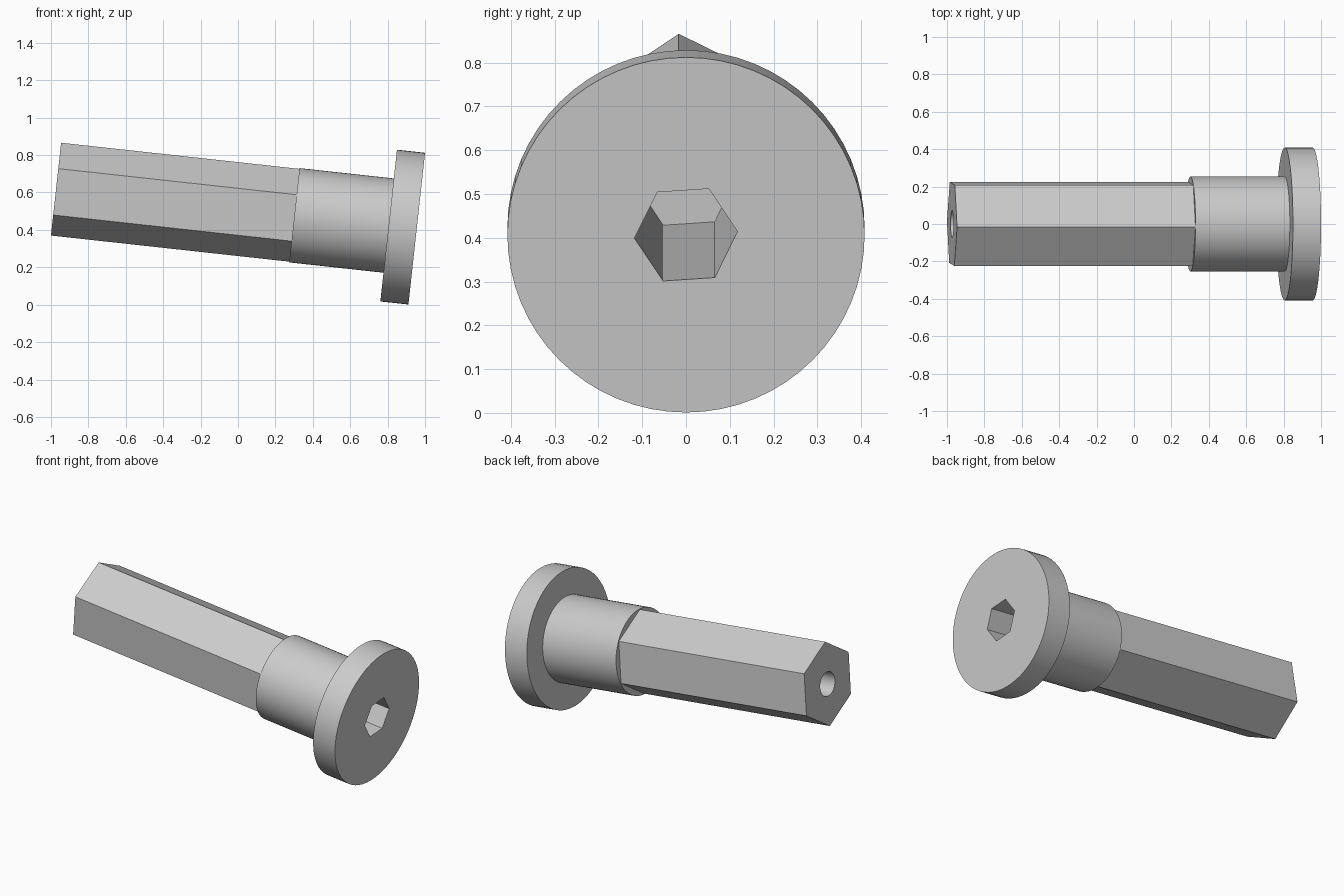
import bpy
import bmesh
from math import cos, sin, pi, radians
from mathutils import Matrix

cube = bpy.data.objects.get("Cube")
if cube:
    bpy.data.objects.remove(cube, do_unlink=True)

TILT = radians(6.25)   # nose-down lean of the long axis
ROLL = radians(3.8)    # roll about the long axis

# One plain metal colour
metal = bpy.data.materials.new("grey metal")
metal.use_nodes = True
colour = (0.6, 0.6, 0.6, 1)
metal.diffuse_color = colour
bsdf = next(n for n in metal.node_tree.nodes if n.type == 'BSDF_PRINCIPLED')
bsdf.inputs["Base Color"].default_value = colour


def prism(name, x0, x1, radius, sides, phase=0.0):
    """Closed prism along x, with its first corner at the given angle from +y."""
    bm = bmesh.new()
    ring = []
    for i in range(sides):
        a = phase + 2 * pi * i / sides
        ring.append(bm.verts.new((x0, radius * cos(a), radius * sin(a))))
    cap = bm.faces.new(ring)
    out = bmesh.ops.extrude_face_region(bm, geom=[cap], use_keep_orig=True)
    top = [v for v in out["geom"] if isinstance(v, bmesh.types.BMVert)]
    bmesh.ops.translate(bm, verts=top, vec=(x1 - x0, 0, 0))
    bmesh.ops.recalc_face_normals(bm, faces=bm.faces)
    mesh = bpy.data.meshes.new(name)
    bm.to_mesh(mesh)
    bm.free()
    mesh.materials.append(metal)
    ob = bpy.data.objects.new(name, mesh)
    bpy.context.collection.objects.link(ob)
    return ob


def combine(target, tool, operation):
    """Apply a boolean and discard the tool."""
    tool.hide_render = True
    mod = target.modifiers.new(operation, 'BOOLEAN')
    mod.operation = operation
    mod.solver = 'EXACT'
    mod.object = tool
    bpy.context.view_layer.objects.active = target
    bpy.ops.object.modifier_apply(modifier=mod.name)
    bpy.data.objects.remove(tool, do_unlink=True)


# Head, round collar and hexagonal shank, overlapping so they fuse
bolt = prism("flanged_hex_bolt", -0.151, 0, 0.408, 64)
combine(bolt, prism("collar", -0.658, -0.05, 0.2535, 64), 'UNION')
combine(bolt, prism("hex_shank", -1.94, -0.4, 0.25, 6, pi / 2 + ROLL), 'UNION')

# Deep hex socket in the head, blind round bore in the shank end
combine(bolt, prism("hex_socket", -1.17, 0.1, 0.118, 6, ROLL), 'DIFFERENCE')
combine(bolt, prism("end_bore", -2.1, -1.34, 0.072, 40), 'DIFFERENCE')

# Lean the bolt so the head rim rests on the ground
bolt.data.transform(Matrix.Translation((0.9556, 0, 0.4066)) @ Matrix.Rotation(TILT, 4, 'Y'))

bpy.ops.object.select_all(action='DESELECT')
bolt.select_set(True)
bpy.context.view_layer.objects.active = bolt
bpy.ops.object.shade_smooth_by_angle(angle=radians(30))
